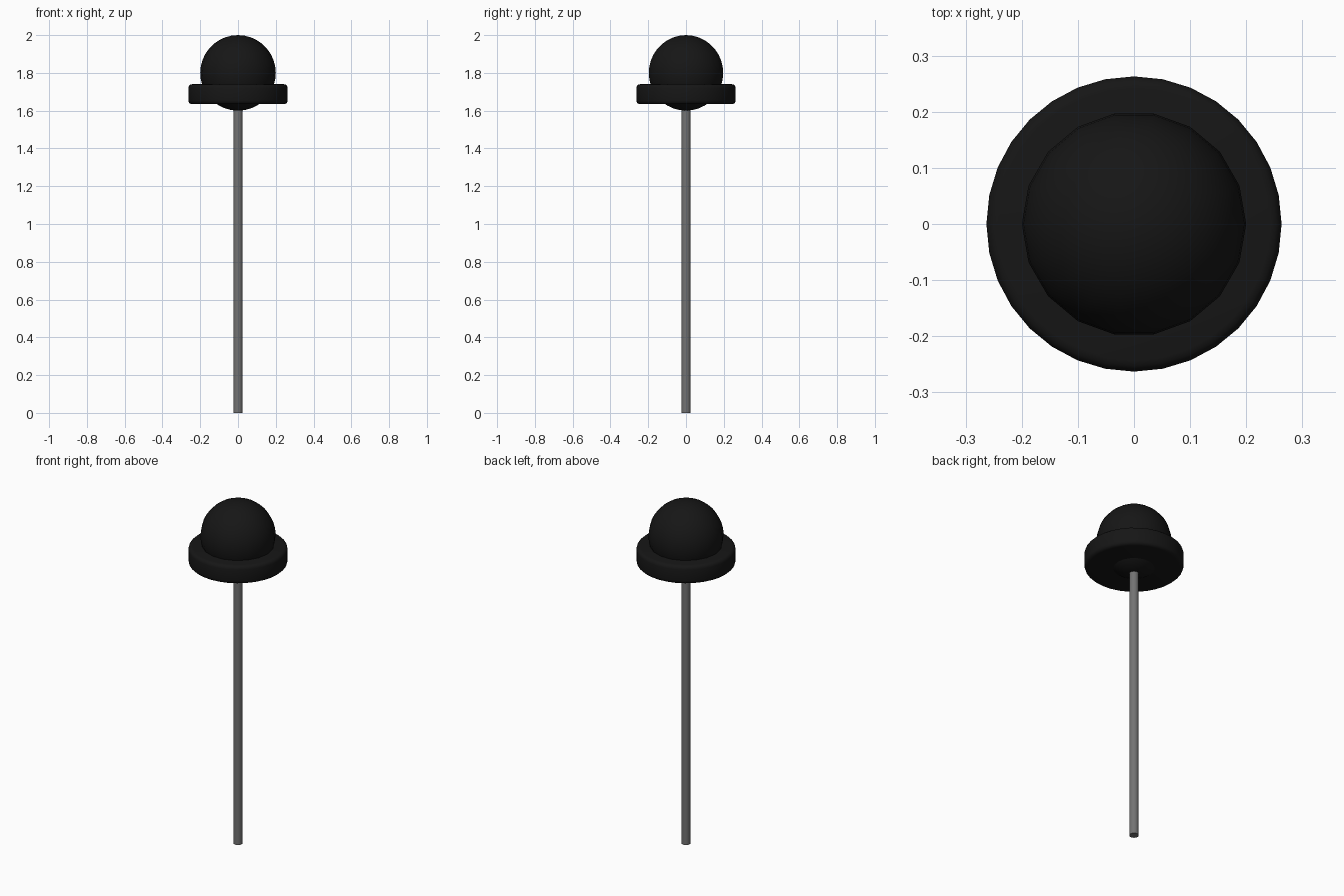
import bpy, math

if "Cube" in bpy.data.objects:
    bpy.data.objects.remove(bpy.data.objects["Cube"])


def material(name, rgb):
    m = bpy.data.materials.new(name)
    m.diffuse_color = (*rgb, 1)
    m.use_nodes = True
    m.node_tree.nodes["Principled BSDF"].inputs["Base Color"].default_value = m.diffuse_color
    return m


def finish(name, mat, angle):
    ob = bpy.context.object
    ob.name = name
    ob.data.materials.append(mat)
    bpy.ops.object.shade_smooth_by_angle(angle=math.radians(angle))
    return ob


black = material("black", (0.008, 0.008, 0.008))
steel = material("steel_grey", (0.17, 0.17, 0.17))

# thin straight shaft
bpy.ops.mesh.primitive_cylinder_add(vertices=32, radius=0.025, depth=1.62, location=(0, 0, 0.81))
finish("shaft", steel, 30)

# round head, an 18-sided ball with a corner on the y axis
bpy.ops.mesh.primitive_uv_sphere_add(segments=18, ring_count=18, radius=0.2,
                                     location=(0, 0, 1.8), rotation=(0, 0, math.radians(90)))
finish("ball_head", black, 40)

# flat collar with rounded rims
bpy.ops.mesh.primitive_cylinder_add(vertices=32, radius=0.263, depth=0.106, location=(0, 0, 1.687))
collar = bpy.context.object
bevel = collar.modifiers.new("rounded_rim", "BEVEL")
bevel.width = 0.02
bevel.segments = 3
bevel.limit_method = "ANGLE"
bevel.angle_limit = math.radians(40)
bpy.ops.object.modifier_apply(modifier=bevel.name)
finish("collar", black, 40)
